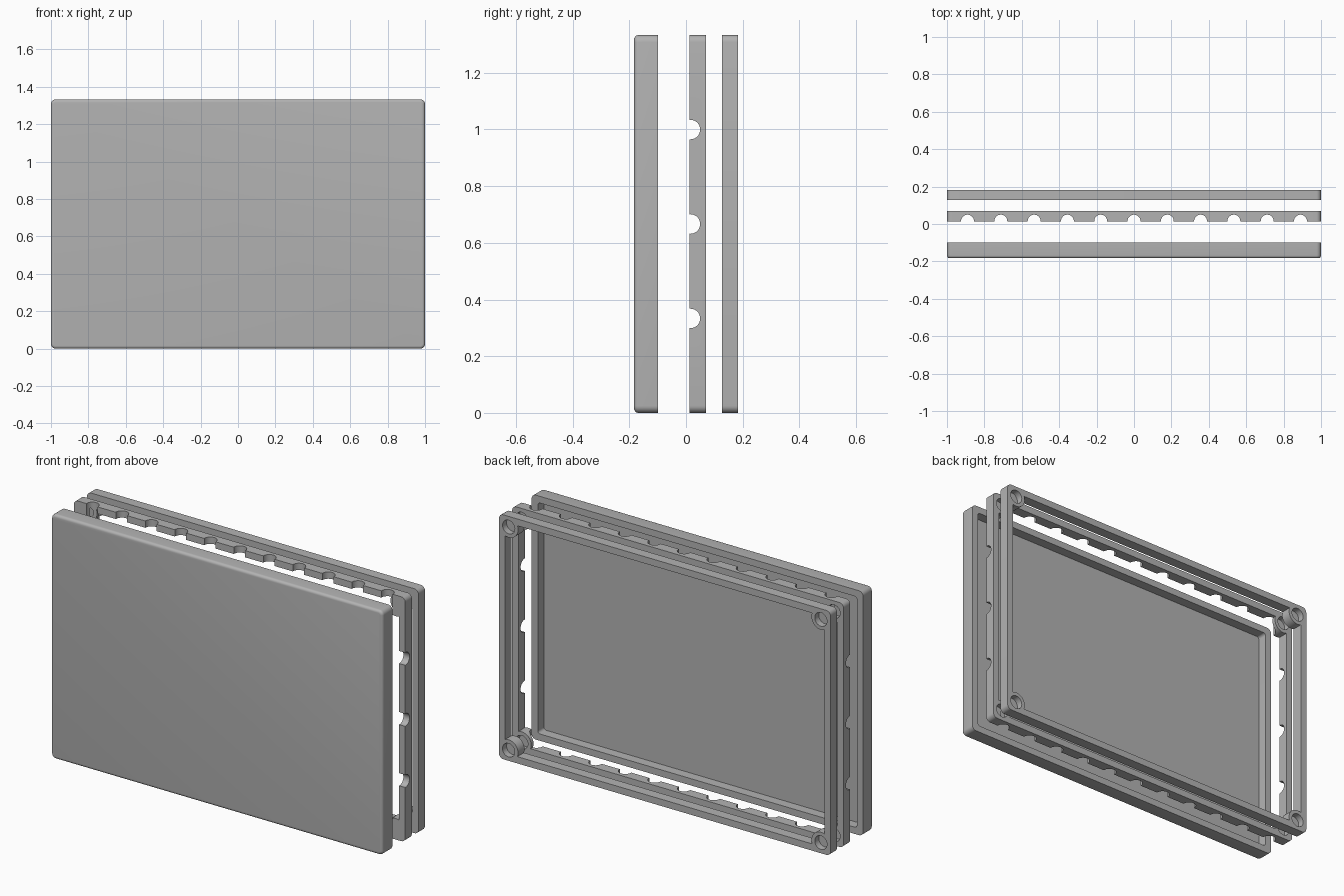
import bpy, bmesh
from math import pi
from mathutils import Matrix

if "Cube" in bpy.data.objects:
    bpy.data.objects.remove(bpy.data.objects["Cube"])

W, H = 2.0, 1.333          # panel size
WALL = 0.037               # rim thickness
CORNER = 0.025             # outer corner radius
BOSS_IN = 0.058            # boss centre from the outer edges
MID_Z = H / 2

grey = bpy.data.materials.new("plain grey")
grey.diffuse_color = (0.45, 0.45, 0.45, 1)
grey.use_nodes = True
grey.node_tree.nodes["Principled BSDF"].inputs["Base Color"].default_value = grey.diffuse_color


def to_object(bm, name):
    mesh = bpy.data.meshes.new(name)
    bm.to_mesh(mesh)
    bm.free()
    obj = bpy.data.objects.new(name, mesh)
    bpy.context.collection.objects.link(obj)
    return obj


def slab(name, y0, y1, inset=0.0, corner=CORNER, front_round=0.0):
    """Upright plate with rounded corners and an optional rounded front edge."""
    bm = bmesh.new()
    size = Matrix.Diagonal((W - 2 * inset, y1 - y0, H - 2 * inset, 1))
    bmesh.ops.create_cube(bm, size=1, matrix=Matrix.Translation((0, (y0 + y1) / 2, MID_Z)) @ size)
    edges = [e for e in bm.edges if abs(e.verts[0].co.y - e.verts[1].co.y) > 1e-4]
    bmesh.ops.bevel(bm, geom=edges, offset=corner, segments=6, profile=0.5, affect='EDGES')
    if front_round:
        edges = [e for e in bm.edges if all(v.co.y < y0 + 1e-4 for v in e.verts)]
        bmesh.ops.bevel(bm, geom=edges, offset=front_round, segments=5, profile=0.5, affect='EDGES')
    return to_object(bm, name)


def rods(name, centres, radius, length, axis):
    """Parallel cylinders in one helper mesh."""
    turn = {'X': Matrix.Rotation(pi / 2, 4, 'Y'), 'Y': Matrix.Rotation(pi / 2, 4, 'X'),
            'Z': Matrix()}[axis]
    bm = bmesh.new()
    for c in centres:
        bmesh.ops.create_cone(bm, cap_ends=True, segments=32, radius1=radius, radius2=radius,
                              depth=length, matrix=Matrix.Translation(c) @ turn)
    return to_object(bm, name)


def cut(obj, cutter):
    """Subtract the cutter, apply, and remove it."""
    mod = obj.modifiers.new("cut", 'BOOLEAN')
    mod.operation, mod.solver, mod.object = 'DIFFERENCE', 'EXACT', cutter
    bpy.context.view_layer.objects.active = obj
    bpy.ops.object.modifier_apply(modifier=mod.name)
    bpy.data.objects.remove(cutter)


def finish(obj):
    obj.data.materials.clear()
    obj.data.materials.append(grey)
    bpy.ops.object.select_all(action='DESELECT')
    obj.select_set(True)
    bpy.context.view_layer.objects.active = obj
    bpy.ops.object.shade_smooth_by_angle(angle=pi / 6)


def corners(y):
    return [(sx * (W / 2 - BOSS_IN), y, MID_Z + sz * (MID_Z - BOSS_IN))
            for sx in (-1, 1) for sz in (-1, 1)]


def frame(name, y0, y1):
    """Open frame with a round boss and blind screw hole in each corner."""
    obj = slab(name, y0, y1)
    opening = slab("opening", y0 - 0.05, y1 + 0.05, WALL, 0.012)
    cut(opening, rods("bosses", corners((y0 + y1) / 2), 0.057, 0.4, 'Y'))
    cut(obj, opening)
    cut(obj, rods("holes", corners(y1), 0.037, 0.07, 'Y'))
    return obj


# Front panel: shallow tray open at the back
panel = slab("front_panel", -0.183, -0.098, front_round=0.015)
cut(panel, slab("pocket", -0.151, -0.05, WALL, 0.015))
finish(panel)

# Middle frame with half-round vents through its rails
vented = frame("vented_frame", 0.013, 0.07)
vent_y = 0.0155
cut(vented, rods("rail_vents", [(i * 0.178, vent_y, MID_Z) for i in range(-5, 6)], 0.0345, 2, 'Z'))
cut(vented, rods("side_vents", [(0, vent_y, MID_Z + i * H / 4) for i in (-1, 0, 1)], 0.0345, 3, 'X'))
finish(vented)

# Rear frame
finish(frame("rear_frame", 0.127, 0.183))
